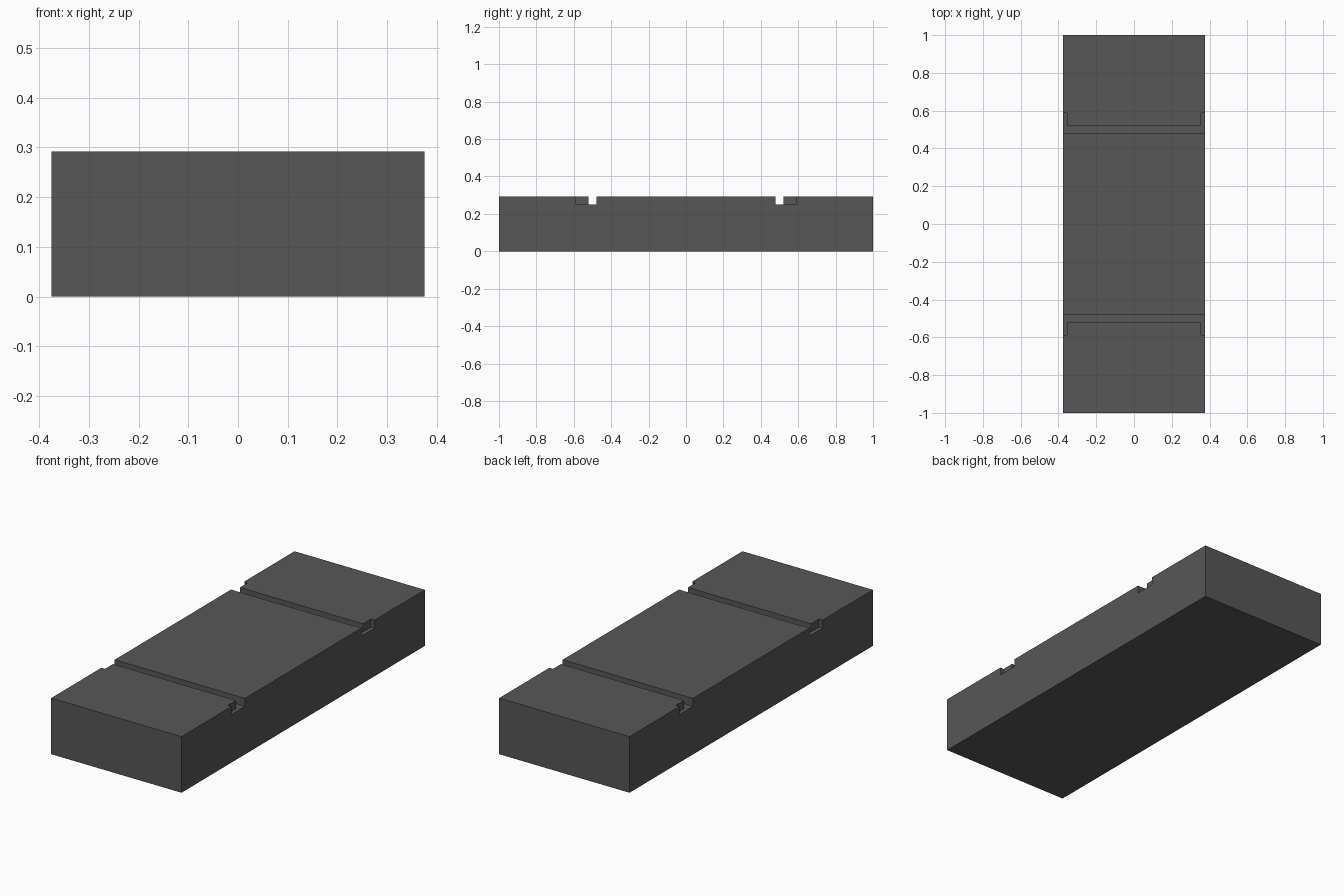
import bpy, bmesh

if "Cube" in bpy.data.objects:
    bpy.data.objects.remove(bpy.data.objects["Cube"])

W, L, H = 0.375, 1.0, 0.292       # half width, half length, height
FLOOR = 0.25                      # groove floor height
G0, G1, N1, NX = 0.478, 0.522, 0.588, 0.354  # groove, notch end, notch inner x

grey = bpy.data.materials.new("dark grey")
grey.diffuse_color = (0.095, 0.095, 0.095, 1)
grey.use_nodes = True
grey.node_tree.nodes["Principled BSDF"].inputs["Base Color"].default_value = grey.diffuse_color


def prism(name, outline, z0, z1):
    """Extrude an outline in x, y from z0 to z1."""
    bm = bmesh.new()
    face = bm.faces.new([bm.verts.new((x, y, z0)) for x, y in outline])
    ext = bmesh.ops.extrude_face_region(bm, geom=[face])
    verts = [v for v in ext["geom"] if isinstance(v, bmesh.types.BMVert)]
    bmesh.ops.translate(bm, verts=verts, vec=(0, 0, z1 - z0))
    bmesh.ops.recalc_face_normals(bm, faces=bm.faces)
    mesh = bpy.data.meshes.new(name)
    bm.to_mesh(mesh)
    bm.free()
    mesh.materials.append(grey)
    obj = bpy.data.objects.new(name, mesh)
    bpy.context.collection.objects.link(obj)
    return obj


# Solid block
block = prism("block", [(-W, -L), (W, -L), (W, L), (-W, L)], 0, H)

# Cross grooves with corner notches toward the ends
E = W + 0.05
for name, s in (("front", -1), ("back", 1)):
    outline = [(-E, G0), (E, G0), (E, N1), (NX, N1),
               (NX, G1), (-NX, G1), (-NX, N1), (-E, N1)]
    cutter = prism(name + "_groove_cutter", [(x, s * y) for x, y in outline], FLOOR, H + 0.1)
    mod = block.modifiers.new(name + "_groove", 'BOOLEAN')
    mod.operation = 'DIFFERENCE'
    mod.solver = 'EXACT'
    mod.object = cutter
    bpy.context.view_layer.objects.active = block
    bpy.ops.object.modifier_apply(modifier=mod.name)
    bpy.data.objects.remove(cutter)
